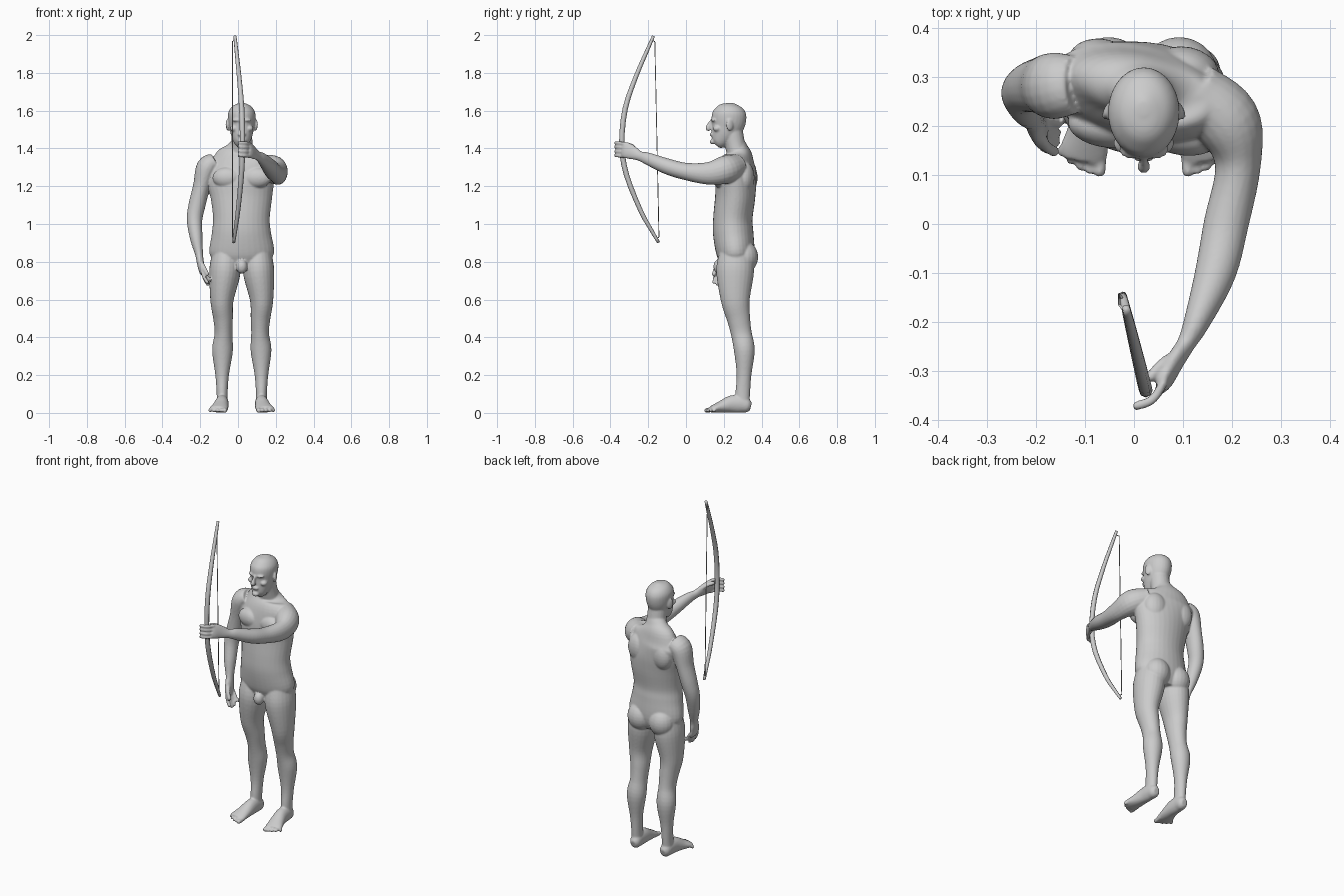
import bpy, bmesh, math
from mathutils import Vector, Matrix

CX = 0.02  # body midline


def spline(pts, steps):
    """Catmull-Rom through stations (x, y, z, half width, half depth, yaw)."""
    pts = [Vector(tuple(p) + (0.0,) * (6 - len(p))) for p in pts]
    ext = [pts[0] * 2 - pts[1]] + pts + [pts[-1] * 2 - pts[-2]]
    out = []
    for i in range(1, len(ext) - 2):
        a, b, c, d = ext[i - 1:i + 3]
        for s in range(steps):
            t = s / steps
            out.append(0.5 * (2 * b + (c - a) * t + (2 * a - 5 * b + 4 * c - d) * t * t
                              + (3 * b - a - 3 * c + d) * t ** 3))
    return out + [pts[-1]]


def tube(bm, stations, sides=20, steps=5):
    """Loft elliptical rings along a path."""
    st = spline(stations, steps)
    pos = [Vector(s[:3]) for s in st]
    rings = []
    for i, s in enumerate(st):
        tan = (pos[min(i + 1, len(pos) - 1)] - pos[max(i - 1, 0)]).normalized()
        side = Vector((math.cos(s[5]), math.sin(s[5]), 0))
        side = (side - tan * side.dot(tan)).normalized()
        other = tan.cross(side)
        ra, rb = max(s[3], 0.001), max(s[4], 0.001)
        ring = []
        for k in range(sides):
            a = 2 * math.pi * k / sides
            ring.append(bm.verts.new(pos[i] + side * (ra * math.cos(a)) + other * (rb * math.sin(a))))
        rings.append(ring)
    for r0, r1 in zip(rings, rings[1:]):
        for k in range(sides):
            n = (k + 1) % sides
            bm.faces.new((r0[k], r0[n], r1[n], r1[k]))
    bm.faces.new(rings[0][::-1])
    bm.faces.new(rings[-1])


def blob(bm, c, r, yaw=0.0):
    """Ellipsoid."""
    m = Matrix.Translation(c) @ Matrix.Rotation(yaw, 4, 'Z') @ Matrix.Diagonal((*r, 1))
    bmesh.ops.create_uvsphere(bm, u_segments=20, v_segments=14, radius=1, matrix=m)


def finger(bm, path, r):
    """Round-tipped finger or toe."""
    a, b = Vector(path[-2]), Vector(path[-1])
    d = (b - a).normalized()
    st = [(*p, r, r) for p in path]
    st += [(*(b + d * r * 0.6), r * 0.8, r * 0.8), (*(b + d * r), r * 0.3, r * 0.3)]
    tube(bm, st, 12, 4)


def finish(bm, name):
    bmesh.ops.recalc_face_normals(bm, faces=bm.faces)
    me = bpy.data.meshes.new(name)
    bm.to_mesh(me)
    bm.free()
    for p in me.polygons:
        p.use_smooth = True
    ob = bpy.data.objects.new(name, me)
    bpy.context.collection.objects.link(ob)
    return ob


bm = bmesh.new()

# torso, with the bow-arm shoulder turned forward
tube(bm, [(CX, .26, .77, .11, .075), (CX, .262, .84, .170, .10), (.018, .25, .95, .157, .107),
          (.018, .248, 1.03, .15, .104), (.018, .26, 1.14, .163, .106), (.015, .265, 1.23, .178, .107, -.1),
          (.012, .272, 1.31, .18, .092, -.25), (.008, .28, 1.365, .135, .068, -.2),
          (.012, .275, 1.40, .075, .052, -.1), (CX, .265, 1.43, .05, .046)], 32)
for s, yy in ((-1, .198), (1, .182)):
    blob(bm, (CX + s * .078, yy, 1.245), (.078, .042, .055), -.15)         # chest
    blob(bm, (CX + s * .085, yy + .13, 1.245), (.07, .05, .085), -.2)      # shoulder blade
    blob(bm, (CX + s * .072, .308, .825), (.078, .074, .085))             # buttock
blob(bm, (CX, .175, .775), (.03, .03, .038))                              # groin

# neck and head
tube(bm, [(.015, .28, 1.35, .075, .06), (CX, .262, 1.41, .058, .054), (CX, .245, 1.49, .055, .056)])
tube(bm, [(CX, .160, 1.417, .022, .022), (CX, .172, 1.432, .04, .042), (CX, .195, 1.47, .056, .066),
          (CX, .215, 1.51, .065, .084), (CX, .226, 1.55, .072, .092), (CX, .229, 1.59, .071, .088),
          (CX, .23, 1.62, .053, .065), (CX, .231, 1.636, .027, .034), (CX, .231, 1.641, .008, .01)], 28)
tube(bm, [(CX, .137, 1.55, .007, .008), (CX, .124, 1.525, .009, .012),
          (CX, .117, 1.508, .014, .014), (CX, .127, 1.497, .010, .010)], 12)
blob(bm, (CX, .134, 1.474), (.022, .008, .010))                           # mouth
blob(bm, (CX, .140, 1.435), (.021, .014, .014))                           # chin
for s in (-1, 1):
    blob(bm, (CX + s * .028, .145, 1.55), (.024, .012, .008), s * .25)    # brow
    blob(bm, (CX + s * .042, .165, 1.505), (.02, .022, .016))             # cheekbone
    blob(bm, (CX + s * .073, .232, 1.525), (.009, .021, .032), s * .45)   # ear

# legs and feet, mirrored about the midline
for s in (-1, 1):
    def mx(rows):
        return [(CX + s * r[0], *r[1:]) for r in rows]
    tube(bm, mx([(.085, .265, .86, .07, .085), (.089, .260, .75, .083, .10), (.105, .261, .6, .062, .077),
                 (.099, .278, .5, .052, .062), (.097, .293, .42, .047, .055), (.102, .309, .33, .055, .055),
                 (.104, .307, .2, .036, .039), (.104, .300, .1, .029, .039), (.104, .298, .04, .03, .038)]), 24)
    tube(bm, mx([(.102, .343, .032, .018, .022), (.102, .325, .037, .031, .037), (.104, .29, .047, .034, .047),
                 (.106, .24, .046, .037, .046), (.113, .19, .033, .043, .033), (.122, .15, .023, .049, .022),
                 (.126, .13, .018, .045, .016)]))
    for i in range(5):
        x = .090 + i * .0195
        finger(bm, mx([(x - .003, .155, .018), (x, .108 + .0025 * i * i, .013)]), .0125 if i == 0 else .0095)

# lowered arm with hand
tube(bm, [(-.12, .285, 1.325, .05, .06), (-.163, .282, 1.298, .058, .068), (-.192, .283, 1.2, .046, .058),
          (-.217, .278, 1.1, .045, .05), (-.230, .265, 1.02, .041, .043), (-.220, .237, .92, .033, .037),
          (-.206, .215, .84, .021, .028), (-.200, .204, .80, .019, .035), (-.192, .192, .755, .016, .040),
          (-.186, .187, .738, .013, .037)])
for i, (dz, dx) in enumerate(((.0, .0), (-.012, .004), (-.008, .006), (.012, .01))):
    y = .162 + i * .0195
    finger(bm, [(-.190, y, .755), (-.181 + dx, y - .008, .722 + dz), (-.163 + dx, y - .014, .692 + dz)], .0095)
finger(bm, [(-.196, .185, .80), (-.178, .158, .765), (-.163, .148, .735)], .011)

# raised bow arm with hand
tube(bm, [(.12, .275, 1.31, .06, .06), (.190, .21, 1.288, .068, .074), (.212, .12, 1.268, .047, .06),
          (.188, 0, 1.278, .046, .046), (.166, -.1, 1.305, .042, .042), (.128, -.2, 1.345, .027, .033),
          (.106, -.245, 1.36, .019, .026), (.086, -.277, 1.375, .018, .035), (.066, -.315, 1.39, .016, .043),
          (.055, -.333, 1.395, .013, .040)])
for i in range(4):
    z = 1.358 + i * .0225
    finger(bm, [(.062, -.322, z), (.038, -.358, z + .003), (.006, -.371, z + .004)], .0095)
finger(bm, [(.088, -.265, 1.385), (.058, -.285, 1.412), (.034, -.312, 1.422)], .011)

# flat soles
for v in bm.verts:
    v.co.z = max(v.co.z, 0.0)

body = finish(bm, "archer_body")
rm = body.modifiers.new("blend", 'REMESH')
rm.mode = 'VOXEL'
rm.voxel_size = 0.005
rm.use_smooth_shade = True
sm = body.modifiers.new("soften", 'SMOOTH')
sm.factor = 0.5
sm.iterations = 5

# bow stave
bm = bmesh.new()
curve = [(-.172, 1.995, .008), (-.205, 1.92, .010), (-.265, 1.78, .012), (-.322, 1.61, .014), (-.340, 1.42, .014),
         (-.315, 1.26, .014), (-.240, 1.07, .012), (-.185, .97, .010), (-.145, .902, .008)]
tube(bm, [(.024 - (y + .34) * .24, y, z, r, r) for y, z, r in curve], 8, 3)
finish(bm, "bow_stave")

# bow string with its end loops
bm = bmesh.new()
top, low = (-.030, -.165, 1.965), (-.030, -.143, .93)
tube(bm, [(*top, .0025, .0025), (*low, .0025, .0025)], 6, 1)
tube(bm, [(*top, .0025, .0025), (-.017, -.180, 1.975, .0025, .0025)], 6, 1)
tube(bm, [(*low, .0025, .0025), (-.022, -.155, .922, .0025, .0025)], 6, 1)
finish(bm, "bow_string")
